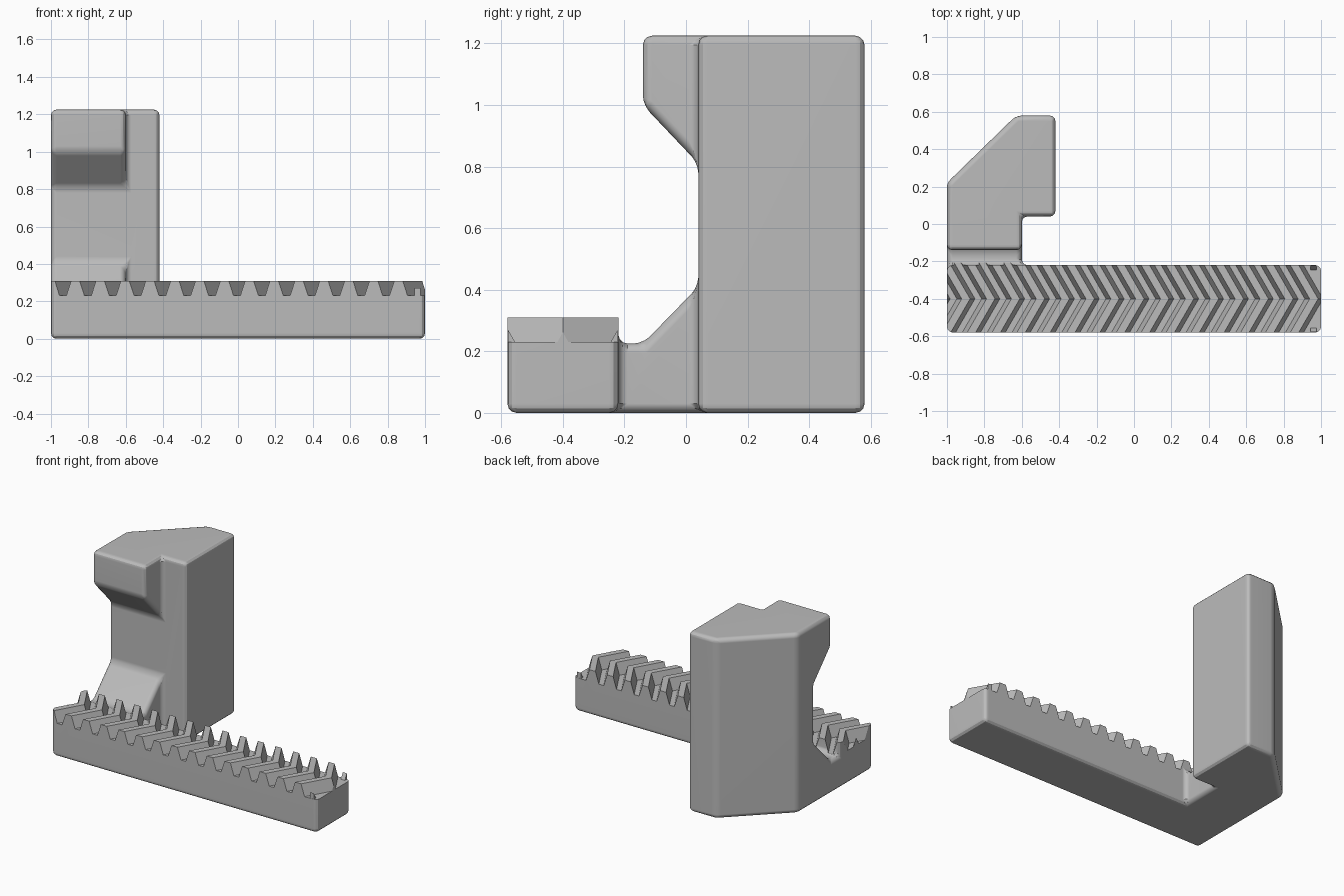
import bpy, bmesh
from mathutils import Vector

cube = bpy.data.objects.get("Cube")
if cube:
    bpy.data.objects.remove(cube, do_unlink=True)

grey = bpy.data.materials.new("plain grey")
grey.use_nodes = True
colour = (0.5, 0.5, 0.5, 1)
grey.diffuse_color = colour
grey.node_tree.nodes["Principled BSDF"].inputs["Base Color"].default_value = colour


def loft(name, rings):
    """Closed solid through matching rings of points."""
    bm = bmesh.new()
    loops = [[bm.verts.new(p) for p in ring] for ring in rings]
    n = len(loops[0])
    for a, b in zip(loops, loops[1:]):
        for i in range(n):
            j = (i + 1) % n
            bm.faces.new((a[i], a[j], b[j], b[i]))
    bm.faces.new(loops[0][::-1])
    bm.faces.new(loops[-1])
    bmesh.ops.recalc_face_normals(bm, faces=bm.faces)
    mesh = bpy.data.meshes.new(name)
    bm.to_mesh(mesh)
    bm.free()
    mesh.materials.append(grey)
    ob = bpy.data.objects.new(name, mesh)
    bpy.context.collection.objects.link(ob)
    return ob


def along_x(name, profile, x0, x1):
    return loft(name, [[(x, y, z) for y, z in profile] for x in (x0, x1)])


def along_z(name, profile, z0, z1):
    return loft(name, [[(x, y, z) for x, y in profile] for z in (z0, z1)])


def apply(ob, kind, **settings):
    bpy.context.view_layer.objects.active = ob
    mod = ob.modifiers.new(kind.title(), kind)
    for key, value in settings.items():
        setattr(mod, key, value)
    bpy.ops.object.modifier_apply(modifier=mod.name)


def combine(ob, other, operation):
    apply(ob, "BOOLEAN", object=other, operation=operation, solver="EXACT")
    bpy.data.objects.remove(other, do_unlink=True)


LEFT, INNER, OUTER = -1.0, -0.6, -0.42
FRONT, MID, BACK = -0.58, -0.4, -0.22
TOP, TOOTH, ROOT = 1.225, 0.31, 0.23
FACE = 0.04

# upright column with a slanted back corner
body = along_z("rack_and_bracket", [(LEFT, FACE), (OUTER, FACE), (OUTER, 0.58),
                                    (-0.63, 0.58), (LEFT, 0.22)], 0, TOP)

# overhanging head, sloped foot and rack bar
head = along_x("head", [(0.1, TOP), (-0.14, TOP), (-0.14, 1.0),
                        (FACE, 0.81), (0.1, 0.81)], LEFT, INNER)
foot = along_x("foot", [(-0.3, 0), (0.1, 0), (0.1, 0.41), (FACE, 0.41),
                        (-0.14, 0.225), (-0.3, 0.225)], LEFT, INNER)
bar = along_x("bar", [(FRONT, 0), (BACK, 0), (BACK, 0.4), (FRONT, 0.4)], LEFT, 1)
for part in (head, foot, bar):
    combine(body, part, "UNION")

# merge coplanar faces, then round every edge
bm = bmesh.new()
bm.from_mesh(body.data)
bmesh.ops.remove_doubles(bm, verts=bm.verts, dist=0.0005)
bmesh.ops.dissolve_limit(bm, angle_limit=0.02, verts=bm.verts, edges=bm.edges)
bm.to_mesh(body.data)
bm.free()
apply(body, "BEVEL", width=0.03, segments=3, limit_method="ANGLE",
      angle_limit=0.5, use_clamp_overlap=False)

# level the tooth tips
trim = along_x("trim", [(-0.7, TOOTH), (-0.18, TOOTH), (-0.18, 0.5), (-0.7, 0.5)],
               -1.2, 1.2)
combine(body, trim, "DIFFERENCE")

# herringbone gaps, the last one running out past the end
PITCH, FIRST, COUNT = 0.1329, -1.069, 16
SLANT = 0.577
for i in range(COUNT):
    centre = FIRST + i * PITCH
    tail = 0.3 if i == COUNT - 1 else 0
    section = [(-0.018, ROOT), (0.018 + tail, ROOT),
               (0.057 + tail, 0.35), (-0.057, 0.35)]
    rings = []
    for y in (FRONT - 0.03, MID, BACK + 0.03):
        shift = centre + SLANT * (0.18 - abs(y - MID))
        rings.append([(shift + x, y, z) for x, z in section])
    combine(body, loft("gap", rings), "DIFFERENCE")

bpy.ops.object.select_all(action="DESELECT")
body.select_set(True)
bpy.context.view_layer.objects.active = body
bpy.ops.object.shade_smooth_by_angle(angle=0.5)
body.modifiers.new("Weighted Normals", "WEIGHTED_NORMAL").keep_sharp = True

# small fins left standing on the end corners
for name, side in (("front_end_fin", -1), ("back_end_fin", 1)):
    profile = [(MID + side * d, z) for d, z in
               ((0.178, 0.2), (0.178, 0.27), (0.155, ROOT), (0.155, 0.2))]
    along_x(name, profile, 0.945, 0.975)
